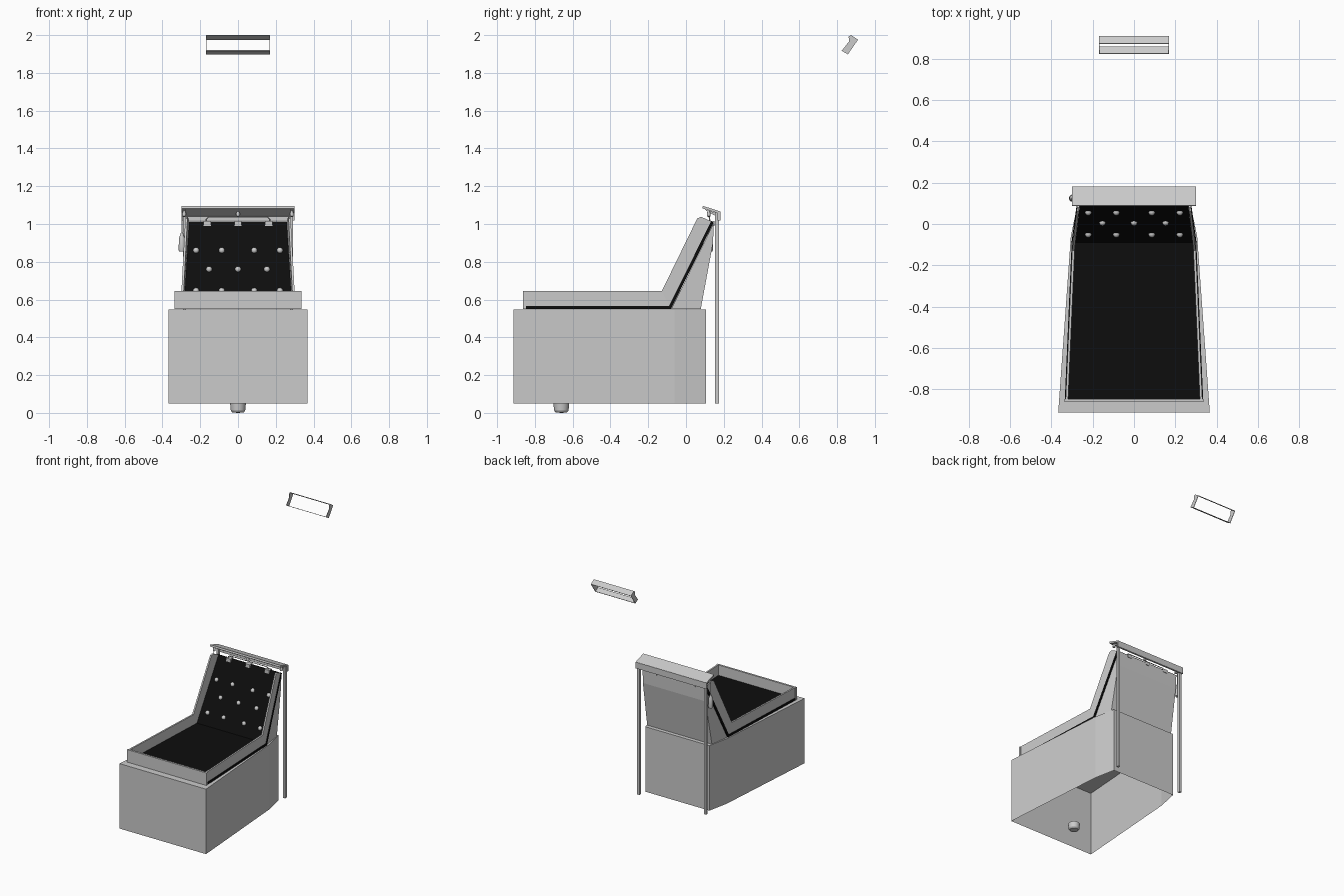
import bpy, bmesh, math
from mathutils import Vector

if "Cube" in bpy.data.objects:
    bpy.data.objects.remove(bpy.data.objects["Cube"])


def make(name, verts, faces, mat=None):
    me = bpy.data.meshes.new(name)
    bm = bmesh.new()
    vs = [bm.verts.new(v) for v in verts]
    for f in faces:
        bm.faces.new([vs[i] for i in f])
    bmesh.ops.recalc_face_normals(bm, faces=bm.faces)
    bm.to_mesh(me)
    bm.free()
    ob = bpy.data.objects.new(name, me)
    bpy.context.collection.objects.link(ob)
    if mat:
        me.materials.append(mat)
    return ob


def prism(name, profile, xa, xb, mat=None):
    """Side profile (y, z) spanned between x = xa(y) and x = xb(y)."""
    n = len(profile)
    verts = [(f(y), y, z) for f in (xa, xb) for y, z in profile]
    faces = [list(range(n)), list(range(n, 2 * n))]
    faces += [(i, (i + 1) % n, n + (i + 1) % n, n + i) for i in range(n)]
    return make(name, verts, faces, mat)


def const(v):
    return lambda y: v


def taper(front, kink, back, s=1):
    """Half width that narrows along y with a kink at the hinge line."""
    def f(y):
        if y < -0.07:
            return s * (kink + (front - kink) * (-0.07 - y) / 0.8)
        return s * (kink + (back - kink) * (y + 0.07) / 0.21)
    return f


def box(name, x0, x1, y0, y1, z0, z1):
    return prism(name, [(y0, z0), (y1, z0), (y1, z1), (y0, z1)], const(x0), const(x1))


def lathe(name, profile, loc, steps=24):
    me = bpy.data.meshes.new(name)
    bm = bmesh.new()
    vs = [bm.verts.new((r, 0, z)) for r, z in profile]
    es = [bm.edges.new(p) for p in zip(vs, vs[1:])]
    bmesh.ops.spin(bm, geom=vs + es, cent=(0, 0, 0), axis=(0, 0, 1),
                   angle=math.tau, steps=steps)
    bmesh.ops.remove_doubles(bm, verts=bm.verts, dist=1e-5)
    bmesh.ops.recalc_face_normals(bm, faces=bm.faces)
    bm.to_mesh(me)
    bm.free()
    ob = bpy.data.objects.new(name, me)
    bpy.context.collection.objects.link(ob)
    ob.location = loc
    smooth(ob)
    return ob


def smooth(ob):
    bpy.ops.object.select_all(action='DESELECT')
    ob.select_set(True)
    bpy.context.view_layer.objects.active = ob
    bpy.ops.object.shade_smooth_by_angle()


def wire(name, pts, r):
    cu = bpy.data.curves.new(name, 'CURVE')
    cu.dimensions = '3D'
    cu.bevel_depth = r
    cu.bevel_resolution = 2
    cu.use_fill_caps = True
    sp = cu.splines.new('POLY')
    sp.points.add(len(pts) - 1)
    for p, c in zip(sp.points, pts):
        p.co = (*c, 1)
    ob = bpy.data.objects.new(name, cu)
    bpy.context.collection.objects.link(ob)
    return ob


black = bpy.data.materials.new("black_board")
black.diffuse_color = (0.004, 0.004, 0.004, 1)
black.use_nodes = True
black.node_tree.nodes["Principled BSDF"].inputs["Base Color"].default_value = black.diffuse_color

# cabinet: open-bottomed shell with a kinked plan
plan = [(0.367, -0.912), (0.306, -0.06), (0.272, 0.105)]
plan += [(-x, y) for x, y in reversed(plan)]
n = len(plan)
verts = [(x, y, z) for z in (0.05, 0.548) for x, y in plan]
make("cabinet", verts,
     [(i, (i + 1) % n, n + (i + 1) % n, n + i) for i in range(n)] + [list(range(n, 2 * n))])

# drain knob under the cabinet
lathe("drain", [(0, 0), (0.03, 0.002), (0.038, 0.012), (0.042, 0.05), (0, 0.05)], (0, -0.66, 0))

# black board: flat bed, then inclined back
board_w = taper(0.336, 0.301, 0.271)
board_l = taper(0.336, 0.301, 0.271, -1)
prism("bed_board", [(-0.852, 0.549), (-0.08, 0.549), (-0.09, 0.566), (-0.852, 0.566)],
      board_l, board_w, black)
prism("back_board", [(-0.08, 0.549), (0.147, 1.008), (0.133, 1.014), (-0.09, 0.566)],
      board_l, board_w, black)

# raised side walls and front wall
for s, side in ((-1, "left"), (1, "right")):
    outer, inner = taper(0.332, 0.297, 0.268, s), taper(0.32, 0.285, 0.257, s)
    prism(side + "_bed_wall", [(-0.858, 0.566), (-0.09, 0.566), (-0.128, 0.645), (-0.858, 0.645)],
          inner, outer)
    prism(side + "_back_wall", [(-0.09, 0.566), (0.133, 1.014), (0.08, 1.038), (0.06, 1.03),
                                (-0.128, 0.645)], inner, outer)
box("front_wall", -0.336, 0.336, -0.863, -0.848, 0.549, 0.645)

# wedge supporting the inclined back
prism("back_support", [(-0.078, 0.549), (0.078, 0.549), (0.143, 0.9), (0.147, 1.005)],
      taper(0.33, 0.295, 0.266, -1), taper(0.33, 0.295, 0.266))

# round studs on the inclined board
slope = Vector((0.224, 0.448)).normalized()
for z, xs in ((0.86, (-0.222, -0.086, 0.086, 0.222)), (0.76, (-0.153, 0, 0.153)),
              (0.647, (-0.222, -0.086, 0.086, 0.222))):
    y = -0.09 + (z - 0.566) * 0.5
    for x in xs:
        bpy.ops.mesh.primitive_uv_sphere_add(segments=16, ring_count=8, radius=0.016,
                                             location=(x, y, z))
        bpy.context.object.name = "stud"
        smooth(bpy.context.object)

# rear posts and head rail
for s in (-1, 1):
    box("post", s * 0.283 - 0.009, s * 0.283 + 0.009, 0.154, 0.174, 0.05, 1.06)
prism("rail_top", [(0.09, 1.096), (0.182, 1.066), (0.179, 1.054), (0.086, 1.083)],
      const(-0.30), const(0.30))
box("rail_back", -0.30, 0.30, 0.168, 0.182, 1.018, 1.064)
prism("rail_under", [(0.098, 1.077), (0.17, 1.055), (0.17, 1.04), (0.145, 1.048)],
      const(-0.28), const(0.28))

# hanging eyes under the rail
for x in (-0.285, 0, 0.285):
    lathe("eye", [(0, -0.014), (0.01, -0.008), (0.01, 0.005), (0.005, 0.022), (0, 0.022)],
          (x, 0.12, 1.05), 12)

# bent wire handle held by three clips
wire("wire_handle", [(-0.168, 0.13, 1.0), (-0.168, 0.125, 1.026), (-0.158, 0.123, 1.036),
                     (0.158, 0.123, 1.036), (0.168, 0.125, 1.026), (0.168, 0.13, 1.0)], 0.003)
for x in (-0.163, 0, 0.163):
    box("clip", x - 0.019, x + 0.019, 0.115, 0.15, 0.99, 1.016)

# pull cord with turned handle
wire("pull_cord", [(-0.297, 0.125, 0.94), (-0.297, 0.125, 1.06)], 0.003)
lathe("pull_handle", [(0, 0), (0.015, 0), (0.018, 0.01), (0.015, 0.07), (0.005, 0.1), (0, 0.1)],
      (-0.297, 0.125, 0.855), 16)

# thin-walled open frame floating above and behind
ends = [(0.861, 1.992), (0.874, 2.0), (0.911, 1.976), (0.857, 1.898), (0.824, 1.917), (0.863, 1.966)]
for s in (-1, 1):
    prism("frame_end", ends, const(s * 0.17), const(s * 0.167))
prism("frame_top", [(0.874, 2.0), (0.911, 1.976), (0.909, 1.973), (0.872, 1.997)],
      const(-0.17), const(0.17))
prism("frame_bottom", [(0.824, 1.917), (0.857, 1.898), (0.859, 1.901), (0.826, 1.92)],
      const(-0.17), const(0.17))
